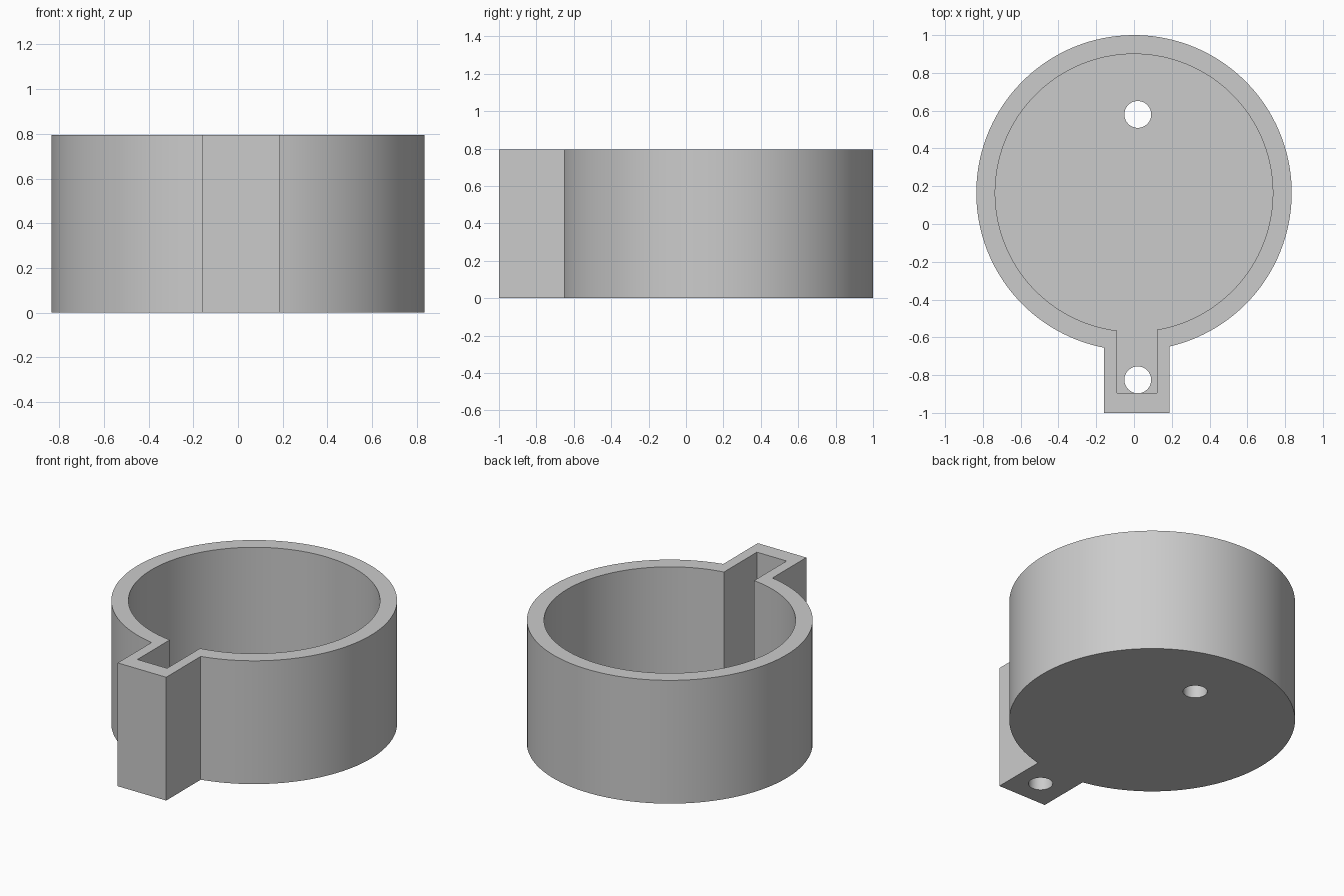
import bpy
import bmesh
from math import asin, acos, pi, cos, sin, radians, sqrt

if "Cube" in bpy.data.objects:
    bpy.data.objects.remove(bpy.data.objects["Cube"], do_unlink=True)

HEIGHT, FLOOR = 0.795, 0.1
CENTRE_Y = 0.165
TAB_X = 0.015

grey = bpy.data.materials.new("light_grey")
grey.use_nodes = True
colour = (0.6, 0.6, 0.6, 1)
grey.diffuse_color = colour
grey.node_tree.nodes["Principled BSDF"].inputs["Base Color"].default_value = colour


def prism(name, outline, z0, z1):
    """Extrude a counter-clockwise outline into a closed solid."""
    bm = bmesh.new()
    base = bm.faces.new([bm.verts.new((x, y, z0)) for x, y in outline])
    top = bmesh.ops.extrude_face_region(bm, geom=[base])["geom"]
    verts = [v for v in top if isinstance(v, bmesh.types.BMVert)]
    bmesh.ops.translate(bm, verts=verts, vec=(0, 0, z1 - z0))
    bmesh.ops.recalc_face_normals(bm, faces=bm.faces)
    mesh = bpy.data.meshes.new(name)
    bm.to_mesh(mesh)
    bm.free()
    mesh.materials.append(grey)
    obj = bpy.data.objects.new(name, mesh)
    bpy.context.collection.objects.link(obj)
    return obj


def keyhole(radius, half_width, front_y, steps=128):
    """Round outline with a rectangular tab towards the front."""
    left, right = TAB_X - half_width, TAB_X + half_width
    start = -acos(right / radius)
    end = pi + acos(-left / radius)
    angles = [start + (end - start) * i / steps for i in range(steps + 1)]
    arc = [(radius * cos(a), CENTRE_Y + radius * sin(a)) for a in angles]
    return arc + [(left, front_y), (right, front_y)]


def circle(x, y, radius, steps=48):
    return [(x + radius * cos(2 * pi * i / steps),
             y + radius * sin(2 * pi * i / steps)) for i in range(steps)]


# Cup body with its front tab
body = prism("cup_body", keyhole(0.835, 0.173, -1.0), 0, HEIGHT)

# Cavity and the two drain holes through the floor
cutters = [prism("cavity_cutter", keyhole(0.735, 0.106, -0.895), FLOOR, HEIGHT + 0.1)]
for y in (0.58, -0.825):
    cutters.append(prism("hole_cutter", circle(0.02, y, 0.071), -0.1, FLOOR + 0.1))

bpy.context.view_layer.objects.active = body
body.select_set(True)
for cutter in cutters:
    cutter.hide_render = True
    mod = body.modifiers.new("cut", "BOOLEAN")
    mod.operation = "DIFFERENCE"
    mod.solver = "EXACT"
    mod.object = cutter
    bpy.ops.object.modifier_apply(modifier=mod.name)
    bpy.data.objects.remove(cutter, do_unlink=True)

# Smooth round walls, crisp rims and corners
bpy.ops.object.shade_smooth_by_angle(angle=radians(30))
